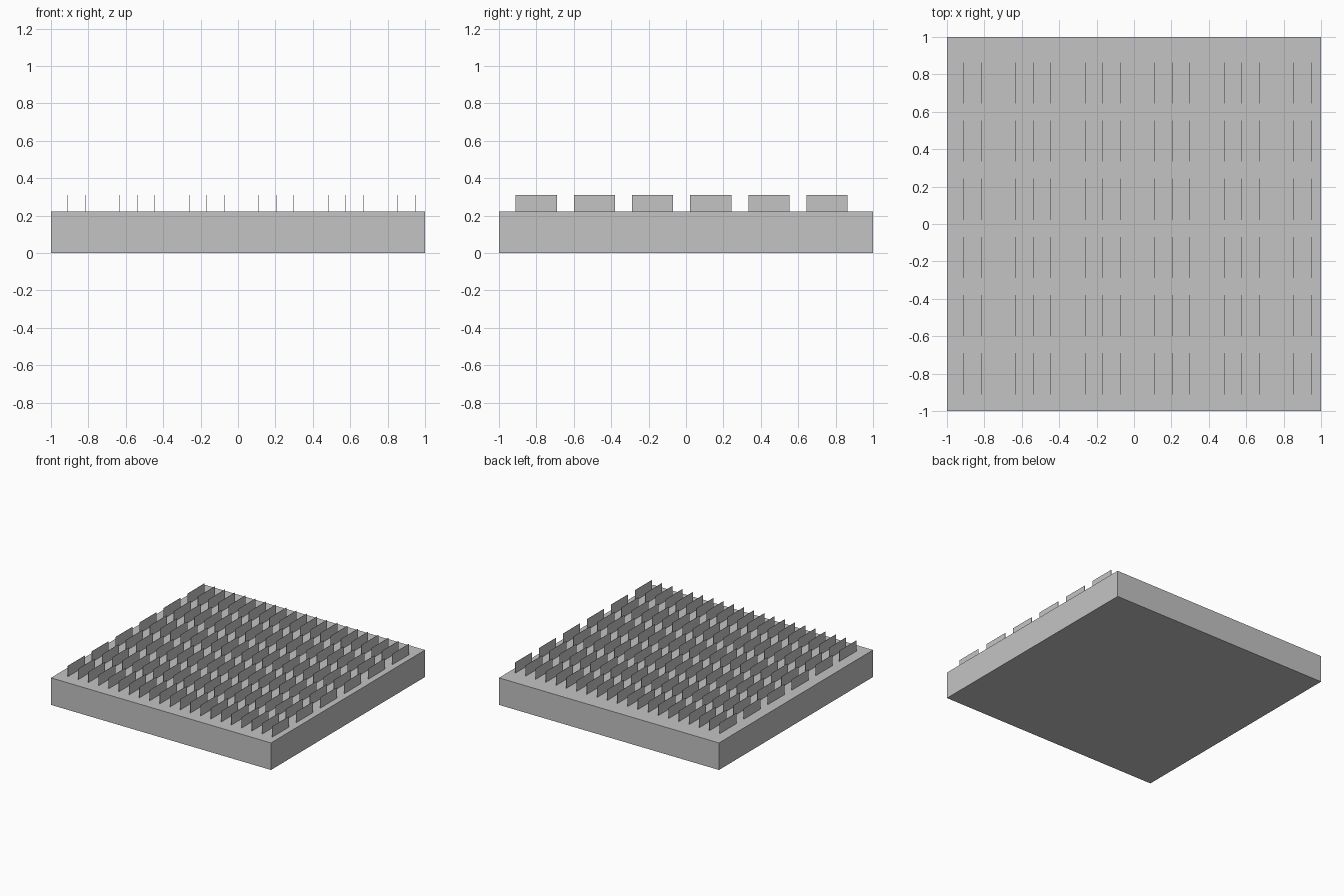
import bpy

default = bpy.data.objects.get("Cube")
if default:
    bpy.data.objects.remove(default, do_unlink=True)

GREY = (0.55, 0.55, 0.55, 1)
BASE_TOP = 0.222
FIN_TOP = 0.31

metal = bpy.data.materials.new("grey metal")
metal.use_nodes = True
metal.diffuse_color = GREY
metal.node_tree.nodes["Principled BSDF"].inputs["Base Color"].default_value = GREY


def box(name, low, high):
    """Flat-shaded box between two corners."""
    centre = [(a + b) / 2 for a, b in zip(low, high)]
    size = [b - a for a, b in zip(low, high)]
    bpy.ops.mesh.primitive_cube_add(size=1, location=centre)
    obj = bpy.context.object
    obj.name = name
    obj.scale = size
    bpy.ops.object.transform_apply(location=False, rotation=False, scale=True)
    obj.data.materials.append(metal)
    return obj


def repeat(obj, name, count, step):
    """Repeat a part at a constant spacing."""
    array = obj.modifiers.new(name, "ARRAY")
    array.count = count
    array.use_relative_offset = False
    array.use_constant_offset = True
    array.constant_offset_displace = step


# Solid base plate
box("base_plate", (-1, -1, 0), (1, 1, BASE_TOP))

# Thin upright fins, repeated across and then from front to back
fins = box("cooling_fins", (-0.911, -0.911, BASE_TOP), (-0.909, -0.691, FIN_TOP))
repeat(fins, "across", 21, (0.0929, 0, 0))
repeat(fins, "front to back", 6, (0, 0.311, 0))
